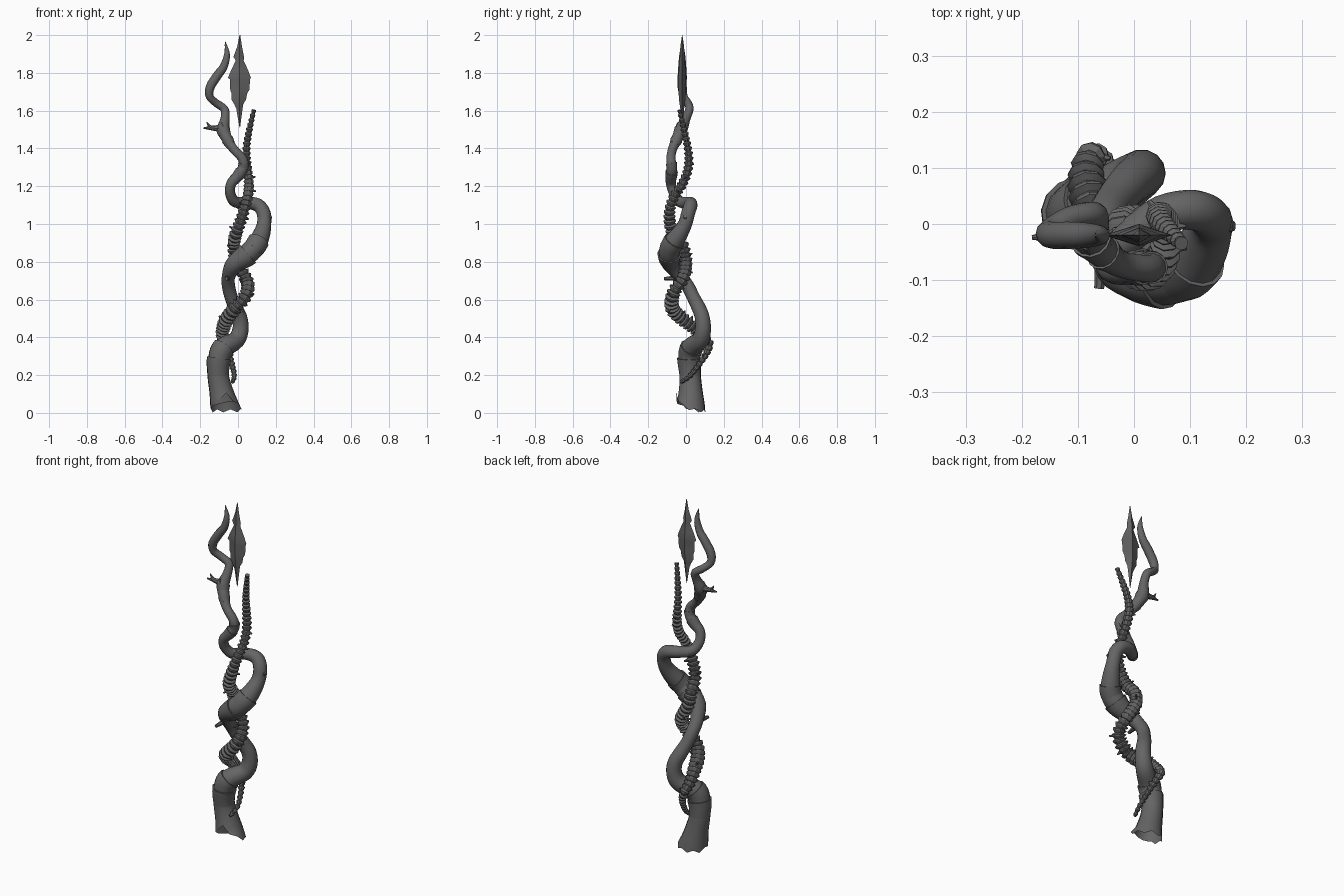
import bpy, bmesh, math, random
from mathutils import Vector

random.seed(4)
bark = bpy.data.materials.new("dark_grey")
bark.diffuse_color = (.13, .13, .13, 1)


def finish(name, bm, angle=40):
    bmesh.ops.recalc_face_normals(bm, faces=bm.faces)
    me = bpy.data.meshes.new(name)
    bm.to_mesh(me)
    bm.free()
    me.materials.append(bark)
    ob = bpy.data.objects.new(name, me)
    bpy.context.collection.objects.link(ob)
    bpy.ops.object.select_all(action='DESELECT')
    ob.select_set(True)
    bpy.context.view_layer.objects.active = ob
    bpy.ops.object.shade_smooth_by_angle(angle=math.radians(angle))
    return ob


def smooth_path(pts, sub):
    """Catmull-Rom through (x, y, z, radius) points."""
    P = [Vector(p) for p in pts]
    P = [2 * P[0] - P[1]] + P + [2 * P[-1] - P[-2]]
    out = []
    for i in range(1, len(P) - 2):
        a, b, c, d = P[i - 1:i + 3]
        for k in range(sub):
            t = k / sub
            out.append(0.5 * (2 * b + (c - a) * t + (2 * a - 5 * b + 4 * c - d) * t * t
                              + (3 * b - a - 3 * c + d) * t ** 3))
    return out + [P[-2]]


def resample(path, step):
    out, left = [path[0]], step
    for a, b in zip(path, path[1:]):
        length, pos = (b.xyz - a.xyz).length, 0.0
        while length - pos >= left:
            pos += left
            out.append(a.lerp(b, pos / length))
            left = step
        left -= length - pos
    return out


def add_tube(bm, path, sides=12, caps=(True, True)):
    """Sweep a circle along the path, keeping the frame untwisted."""
    rings, n = [], None
    for i, p in enumerate(path):
        t = (path[min(i + 1, len(path) - 1)].xyz - path[max(i - 1, 0)].xyz).normalized()
        if n is None:
            n = t.orthogonal()
        n = (n - t * n.dot(t)).normalized()
        b = t.cross(n)
        rings.append([bm.verts.new(p.xyz + max(p.w, .001) * (
            n * math.cos(2 * math.pi * k / sides) + b * math.sin(2 * math.pi * k / sides)))
            for k in range(sides)])
    for r, s in zip(rings, rings[1:]):
        for k in range(sides):
            j = (k + 1) % sides
            bm.faces.new((r[k], r[j], s[j], s[k]))
    if caps[0]:
        bm.faces.new(rings[0][::-1])
    if caps[1]:
        bm.faces.new(rings[-1])
    return rings


def scaled(path, f0, f1):
    n = len(path) - 1
    return [Vector((p.x, p.y, p.z, p.w * (f0 + (f1 - f0) * i / n))) for i, p in enumerate(path)]


# Thick twisting trunk, open and ragged at the foot
trunk = [(-.07, .025, .03, .078), (-.09, .025, .12, .063), (-.105, .022, .2, .057),
         (-.10, .018, .29, .058), (-.075, .03, .345, .055), (-.01, .075, .385, .047),
         (.013, .09, .44, .043), (.01, .087, .5, .04), (-.01, .07, .55, .038),
         (-.035, .04, .61, .035), (-.05, .01, .67, .035), (-.05, -.03, .725, .036),
         (-.02, -.075, .785, .048), (.04, -.088, .83, .056), (.09, -.08, .88, .055),
         (.122, -.04, .94, .047), (.138, -.005, 1.0, .038), (.135, .012, 1.06, .037),
         (.105, .025, 1.1, .036), (.05, .018, 1.112, .033), (.0, -.015, 1.11, .03)]
tp = smooth_path(trunk, 4)
bm = bmesh.new()
rings = add_tube(bm, tp, 14, (False, True))
for k, v in enumerate(rings[0]):
    # high arch at the front, long points left over at the back and right
    front = max(0, .06 - v.co.y) * .85 * max(.2, 1 - abs(v.co.x + .07) * 9)
    v.co.z = .003 + front + .016 * (k % 2)
    v.co.x += max(0, v.co.x + .07) * .2
finish("trunk", bm)

# Thin upper stem winding to a pointed hook
stem = [(.02, .0, 1.113, .03), (-.02, -.035, 1.12, .029), (-.042, -.065, 1.165, .027),
        (-.035, -.08, 1.215, .027), (.0, -.078, 1.255, .03), (.028, -.075, 1.3, .028),
        (.024, -.08, 1.345, .025), (-.022, -.072, 1.395, .024), (-.055, -.05, 1.445, .029),
        (-.078, -.025, 1.5, .033), (-.068, .0, 1.56, .024), (-.072, .018, 1.608, .022),
        (-.115, .01, 1.64, .021), (-.15, -.012, 1.675, .021), (-.147, -.02, 1.725, .024),
        (-.11, -.02, 1.785, .024), (-.075, -.02, 1.835, .021), (-.058, -.02, 1.9, .015),
        (-.068, -.02, 1.965, .002)]
sp = smooth_path(stem, 4)
bm = bmesh.new()
add_tube(bm, sp, 12)
finish("upper_stem", bm)

# Overlapping bark collars on trunk and stem
bm = bmesh.new()
for path, i0, i1 in ((tp, 8, 12), (tp, 12, 16), (tp, 49, 53), (tp, 55, 58),
                     (sp, 15, 18), (sp, 20, 22), (sp, 30, 32), (sp, 34, 36)):
    add_tube(bm, scaled(path[i0:i1 + 1], 1.0, 1.13), 14)
finish("bark_collars", bm)

# Segmented vine wrapping the trunk: every segment flares into a lip
vine = [(-.03, -.03, .16, .010), (-.02, .02, .195, .013), (-.03, .065, .25, .015),
        (-.05, .105, .31, .018), (-.075, .122, .365, .023), (-.085, .085, .41, .03),
        (-.075, .03, .46, .035), (-.055, -.03, .505, .036), (-.02, -.07, .55, .036),
        (.03, -.075, .605, .035), (.052, -.055, .655, .034), (.045, -.02, .705, .033),
        (.015, -.003, .76, .032), (-.015, -.002, .82, .032), (-.022, -.02, .89, .032),
        (-.012, -.065, .945, .032), (.01, -.085, 1.005, .031), (.035, -.085, 1.08, .028),
        (.052, -.06, 1.15, .026), (.058, -.02, 1.21, .025), (.052, .008, 1.28, .024),
        (.045, .015, 1.35, .022), (.048, .005, 1.43, .019), (.065, -.015, 1.52, .016),
        (.085, -.035, 1.605, .011)]
vp = resample(smooth_path(vine, 10), .0065)
bm = bmesh.new()
profile = (.72, .9, 1.08, 1.12)
for i, p in enumerate(vp):
    p.w *= profile[i % 4]
add_tube(bm, vp, 9)
finish("segmented_vine", bm, 25)

# Stub thorns, a few on the vine and two on the trunk
bm = bmesh.new()
for i in range(30, len(vp) - 40, 12):
    p, t = vp[i], vp[i + 1].xyz - vp[i - 1].xyz
    d = t.cross(Vector((random.uniform(-1, 1), random.uniform(-1, 1), .3))).normalized()
    a, b = p.xyz + d * p.w * .7, p.xyz + d * p.w * 1.4
    add_tube(bm, [Vector((*a, .009)), Vector((*b, .004))], 6)
for a, b in (((.155, -.003, 1.03), (.178, -.004, 1.04)), ((-.055, -.05, .715), (-.062, -.115, .71))):
    add_tube(bm, [Vector((*a, .015)), Vector((*b, .009))], 7)
finish("thorns", bm)

# Side twig with a flared forked tip
bm = bmesh.new()
for mid, tip in ((1.512, (-.166, -.02, 1.54, .002)), (1.508, (-.182, -.024, 1.508, .004))):
    add_tube(bm, smooth_path([(-.075, -.025, 1.515, .032), (-.105, -.022, 1.507, .018),
                              (-.145, -.022, mid, .011), tip], 4), 8)
finish("side_twig", bm)

# Floating crystal blade with a diamond cross-section: z, left, right, half depth
bm = bmesh.new()
blade = [(1.51, .008, .011, .001), (1.61, -.009, .024, .01), (1.635, -.02, .028, .014),
         (1.66, -.035, .043, .017), (1.69, -.034, .048, .019), (1.71, -.041, .06, .019),
         (1.765, -.042, .064, .02), (1.775, -.053, .068, .02), (1.815, -.036, .053, .018),
         (1.865, -.012, .03, .014), (1.885, -.024, .032, .013), (1.94, -.004, .021, .01),
         (2.0, .008, .012, .001)]
prev = None
for z, l, r, d in blade:
    m = .009
    ring = [bm.verts.new(c) for c in ((l, -.02, z), (m, -.02 - d, z), (r, -.02, z), (m, -.02 + d, z))]
    if prev:
        for k in range(4):
            bm.faces.new((prev[k], prev[(k + 1) % 4], ring[(k + 1) % 4], ring[k]))
    else:
        bm.faces.new(ring[::-1])
    prev = ring
bm.faces.new(prev)
finish("crystal_blade", bm, 30)
